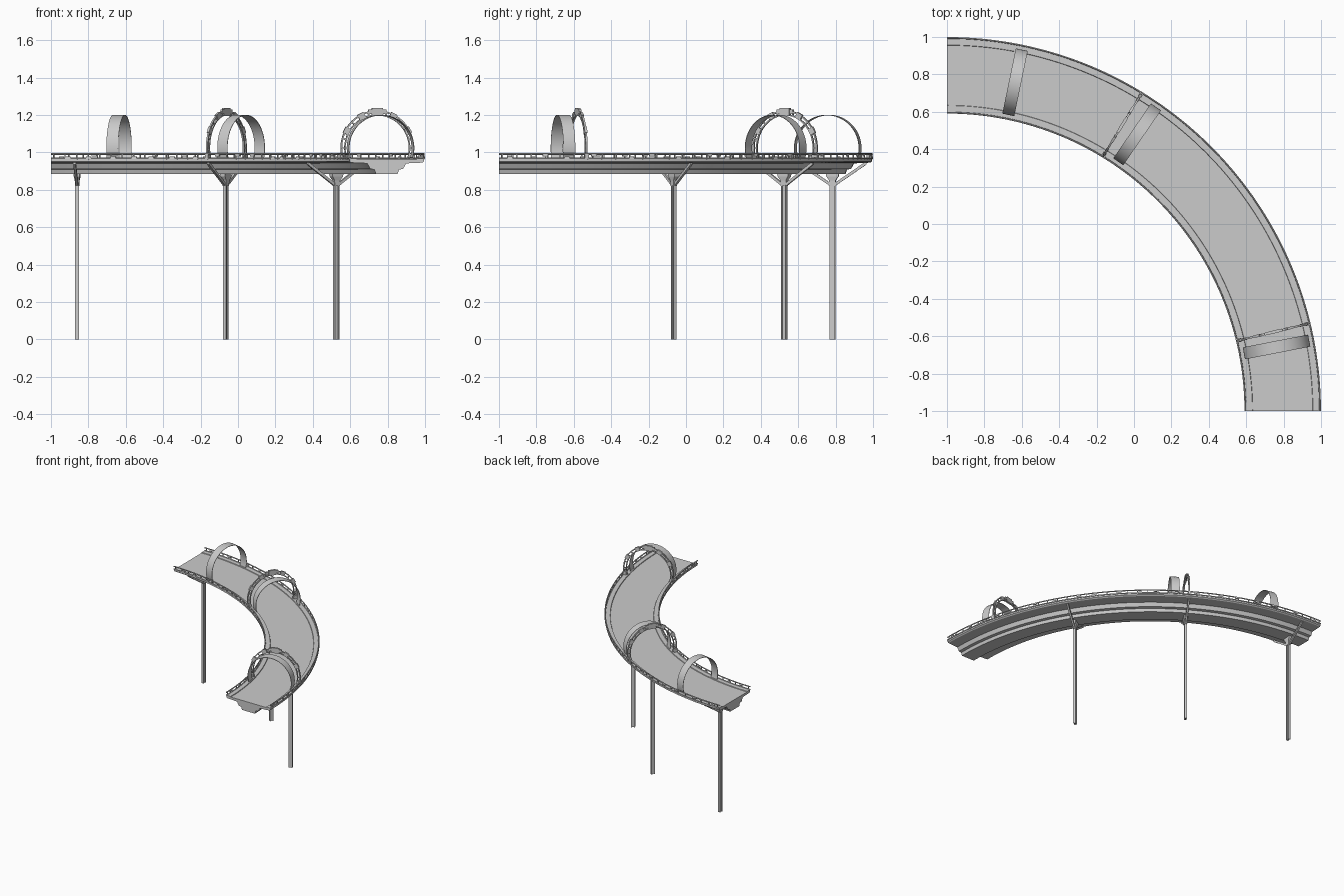
import bpy, bmesh, random
from math import sin, cos, pi, radians
from mathutils import Matrix, Vector

if "Cube" in bpy.data.objects:
    bpy.data.objects.remove(bpy.data.objects["Cube"])

random.seed(4)
CX, CY, RM = -1.0, -1.0, 1.795   # bend centre and middle radius


def finish(name, bm, smooth=True):
    bmesh.ops.recalc_face_normals(bm, faces=bm.faces)
    me = bpy.data.meshes.new(name)
    bm.to_mesh(me)
    bm.free()
    ob = bpy.data.objects.new(name, me)
    bpy.context.collection.objects.link(ob)
    if smooth:
        bpy.context.view_layer.objects.active = ob
        ob.select_set(True)
        bpy.ops.object.shade_smooth_by_angle(angle=radians(30))
        ob.select_set(False)
    return ob


def frame(deg, r=RM, z=0.0):
    """Local axes on the bend: x outward, y along the track, z up."""
    a = radians(deg)
    return Matrix.Translation((CX + r * cos(a), CY + r * sin(a), z)) @ Matrix.Rotation(a, 4, 'Z')


def loft(bm, rings):
    """Skin closed rings of points and cap both ends."""
    vs = [[bm.verts.new(p) for p in ring] for ring in rings]
    n = len(vs[0])
    for a, b in zip(vs, vs[1:]):
        for i in range(n):
            bm.faces.new((a[i], a[(i + 1) % n], b[(i + 1) % n], b[i]))
    bm.faces.new(vs[0])
    bm.faces.new(vs[-1])


def sweep(bm, profile, a0=0, a1=90, steps=72):
    loft(bm, [[frame(a0 + (a1 - a0) * i / steps) @ Vector((x, 0, z)) for x, z in profile]
              for i in range(steps + 1)])


def box(bm, m, size, at=(0, 0, 0), tilt=0):
    mat = m @ Matrix.Translation(at) @ Matrix.Rotation(tilt, 4, 'Y') @ Matrix.Diagonal((*size, 1))
    bmesh.ops.create_cube(bm, size=1, matrix=mat)


def circle(cx, cz, r, n=8):
    return [(cx + r * cos(2 * pi * i / n), cz + r * sin(2 * pi * i / n)) for i in range(n)]


def arch(bm, m, r0, r1, w, y, zc, zmin, n=40):
    """Rectangular-section arch standing across the track."""
    low = -0.3
    rings = []
    for i in range(n + 1):
        t = low + (pi - 2 * low) * i / n
        c, s = cos(t), sin(t)
        rings.append([m @ Vector((r * c, y + dy, max(zmin, zc + r * s)))
                      for r, dy in ((r0, -w / 2), (r1, -w / 2), (r1, w / 2), (r0, w / 2))])
    loft(bm, rings)


# Deck with raised kerbs
half = [(0.08, 0.94), (0.19, 0.945), (0.2, 0.952), (0.2, 0.968), (0.162, 0.968), (0.16, 0.963)]
bm = bmesh.new()
sweep(bm, half + [(-x, z) for x, z in reversed(half)])
finish("track_deck", bm)

# Stepped girder below the deck
half = [(0.058, 0.885), (0.066, 0.908), (0.088, 0.912), (0.104, 0.941)]
bm = bmesh.new()
sweep(bm, half + [(-x, z) for x, z in reversed(half)])
finish("under_girder", bm)

# Edge rails: two tubes, posts and small clamps on both sides
for side, name in ((1, "outer"), (-1, "inner")):
    bm = bmesh.new()
    x = side * 0.2
    for z in (0.968, 0.991):
        sweep(bm, circle(x, z, 0.0045))
    finish(name + "_rails", bm)
    bm = bmesh.new()
    for i in range(41):
        box(bm, frame(0.5 + i * 89 / 40, RM + x), (0.006, 0.006, 0.03), (0, 0, 0.977))
    for i in range(20):
        box(bm, frame(2.2 + i * 4.5 + random.uniform(-1, 1), RM + x), (0.008, 0.028, 0.014),
            (0, 0, random.choice((0.972, 0.986))))
    finish(name + "_rail_posts", bm, False)

# Plain band arches
for i, deg in enumerate((11, 55.5, 78.3)):
    bm = bmesh.new()
    arch(bm, frame(deg), 0.175, 0.178, 0.065, 0, 1.023, 0.962)
    finish("band_arch_%d" % (i + 1), bm)

# Truss arches: twin hoops, ties, clamps and a crown block
for k, deg in enumerate((13.6, 58.5)):
    m = frame(deg)
    bm = bmesh.new()
    arch(bm, m, 0.194, 0.202, 0.010, 0, 1.023, 0.965)
    arch(bm, m, 0.174, 0.181, 0.010, 0, 1.023, 0.965)
    finish("truss_arch_%d" % (k + 1), bm)
    bm = bmesh.new()
    for j in range(13):
        t = pi * j / 12
        box(bm, m, (0.022, 0.007, 0.007), (0.188 * cos(t), 0, 1.023 + 0.188 * sin(t)), -t)
    for t in (0.5, 1.1, pi - 1.1, pi - 0.5):
        box(bm, m, (0.03, 0.014, 0.036), (0.192 * cos(t), 0, 1.023 + 0.192 * sin(t)), -t)
    box(bm, m, (0.06, 0.016, 0.042), (0, 0, 1.215))
    box(bm, m, (0.1, 0.014, 0.022), (0, 0, 1.217))
    for s in (-1, 1):
        box(bm, m, (0.03, 0.02, 0.03), (s * 0.19, 0, 0.98))
    finish("truss_arch_fittings_%d" % (k + 1), bm, False)

# Supports: H-section post, flared head and two struts
for i, deg in enumerate((31.5, 58.5, 85.5)):
    m = frame(deg, 1.789)
    bm = bmesh.new()
    for s in (-1, 1):
        box(bm, m, (0.007, 0.019, 0.86), (s * 0.011, 0, 0.43))
    box(bm, m, (0.016, 0.008, 0.86), (0, 0, 0.43))
    finish("support_post_%d" % (i + 1), bm, False)
    bm = bmesh.new()
    loft(bm, [[m @ Vector((sx * hx, sy * hy, z)) for sx, sy in ((-1, -1), (1, -1), (1, 1), (-1, 1))]
              for hx, hy, z in ((0.016, 0.011, 0.82), (0.017, 0.012, 0.85),
                                (0.033, 0.016, 0.872), (0.035, 0.016, 0.887))])
    finish("support_head_%d" % (i + 1), bm, False)
    bm = bmesh.new()
    for s in (-1, 1):
        loft(bm, [[m @ Vector((s * x, y, z + dz)) for y, dz in
                   ((-0.007, -0.009), (0.007, -0.009), (0.007, 0.009), (-0.007, 0.009))]
                  for x, z in ((0.008, 0.825), (0.182, 0.944))])
    finish("support_struts_%d" % (i + 1), bm, False)
